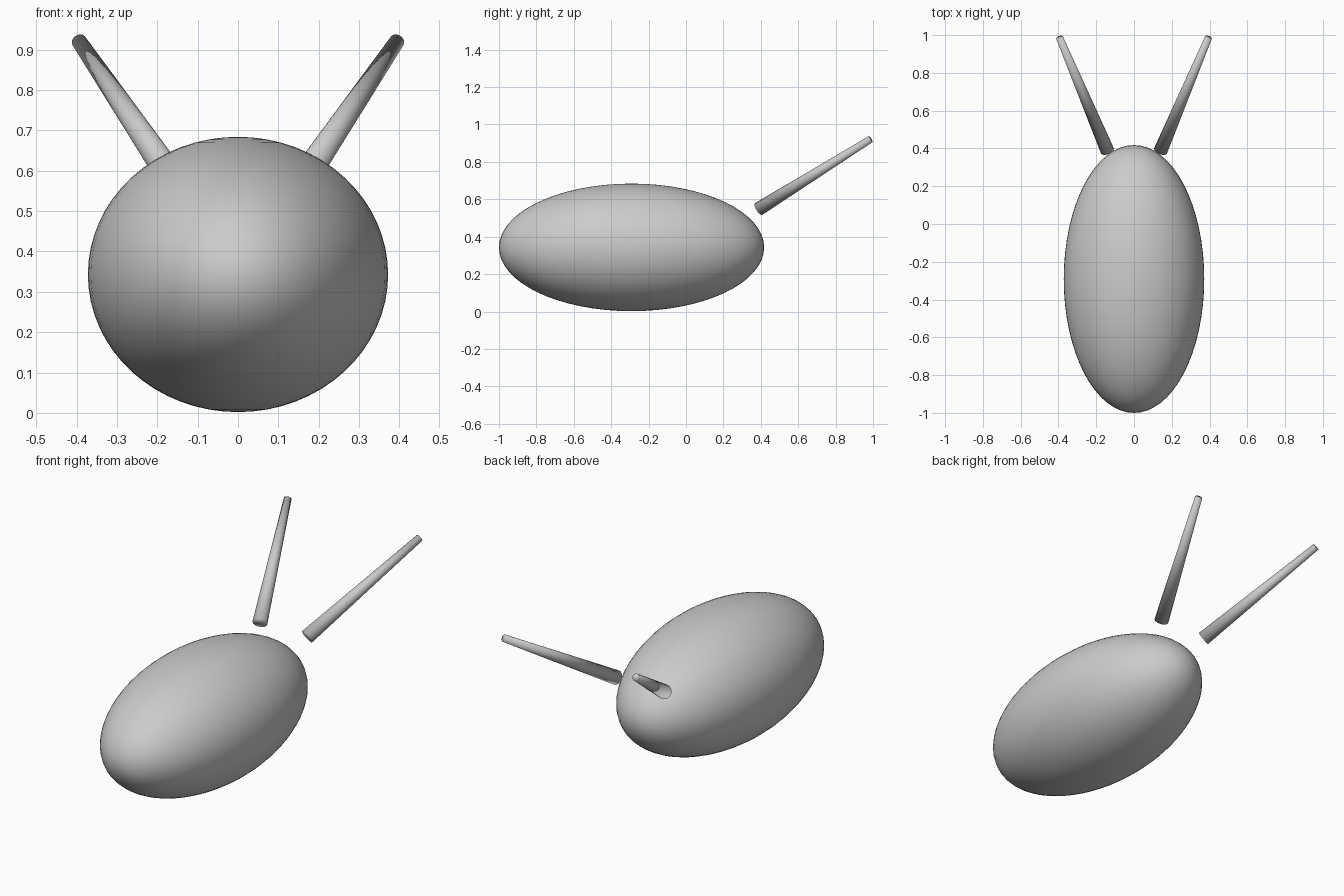
import bpy
from mathutils import Vector

if "Cube" in bpy.data.objects:
    bpy.data.objects.remove(bpy.data.objects["Cube"])


def smooth(obj):
    for p in obj.data.polygons:
        p.use_smooth = True


# Egg-shaped body
bpy.ops.mesh.primitive_uv_sphere_add(segments=64, ring_count=32, radius=1,
                                     location=(0, -0.291, 0.343))
body = bpy.context.object
body.name = "body"
body.scale = (0.372, 0.709, 0.341)
smooth(body)


# Tapered antennae, floating just off the front of the body
def antenna(name, side):
    base = Vector((side * 0.141, 0.388, 0.548))
    tip = Vector((side * 0.394, 0.986, 0.921))
    axis = tip - base
    bpy.ops.mesh.primitive_cone_add(vertices=24, radius1=0.037, radius2=0.019,
                                    depth=axis.length, location=(base + tip) / 2,
                                    rotation=axis.to_track_quat('Z', 'Y').to_euler())
    obj = bpy.context.object
    obj.name = name
    smooth(obj)


for name, side in (("left_antenna", -1), ("right_antenna", 1)):
    antenna(name, side)
